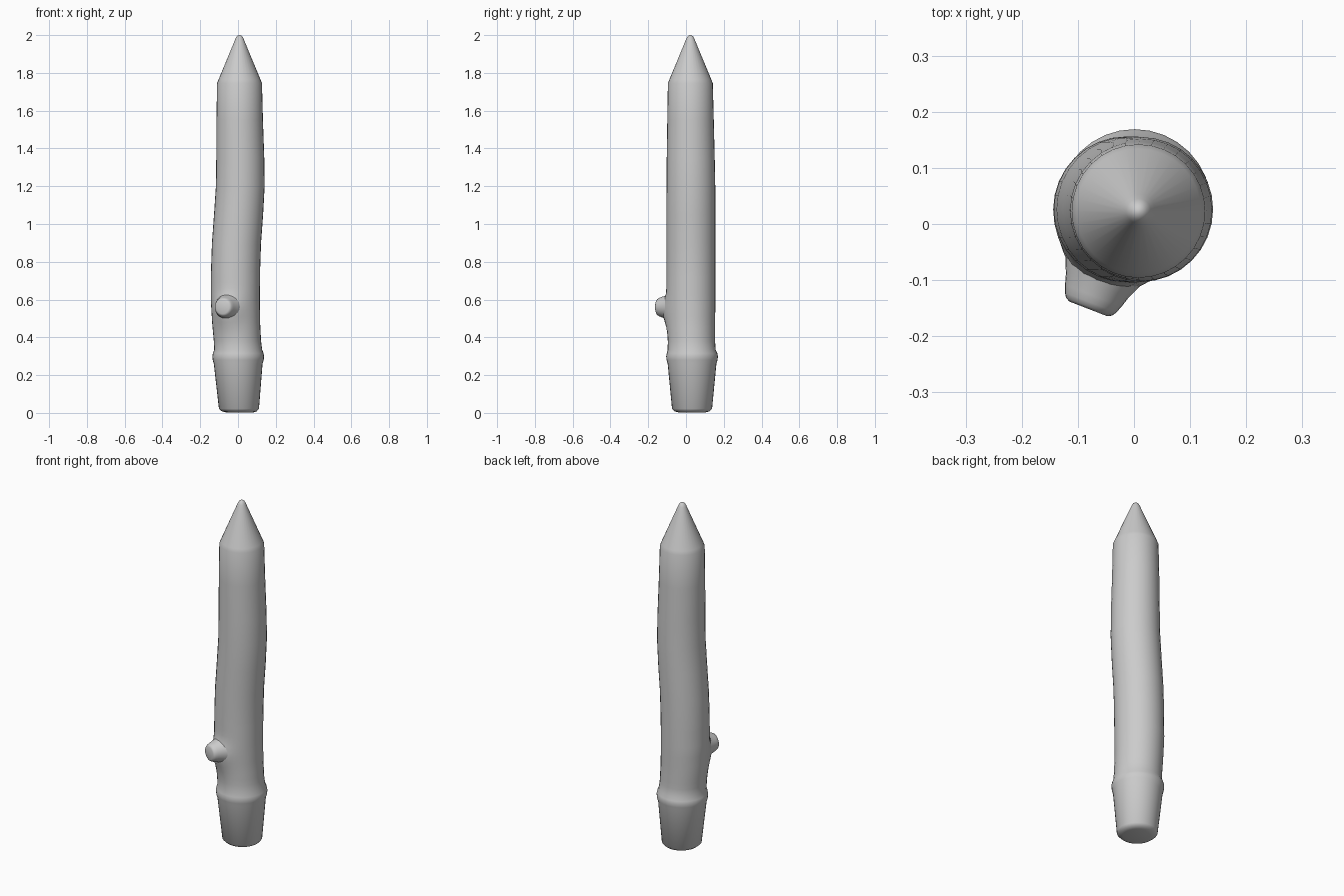
import bpy, bmesh, math
from mathutils import Vector

if "Cube" in bpy.data.objects:
    bpy.data.objects.remove(bpy.data.objects["Cube"])

SIDES = 32
KNOT = Vector((-0.36, -0.93, 0)).normalized()   # direction of the cut branch


def loft(name, rings, shape=None):
    """Skin circular rings (centre, radius) stacked along z, capped at both ends."""
    bm = bmesh.new()
    rows = []
    for c, r in rings:
        row = []
        for i in range(SIDES):
            a = 2 * math.pi * i / SIDES
            d = Vector((math.cos(a), math.sin(a), 0))
            rr = r + (shape(d, c.z) if shape else 0)
            row.append(bm.verts.new(c + d * rr))
        rows.append(row)
    for lo, hi in zip(rows, rows[1:]):
        for i in range(SIDES):
            j = (i + 1) % SIDES
            bm.faces.new((lo[i], lo[j], hi[j], hi[i]))
    bm.faces.new(rows[0][::-1])
    bm.faces.new(rows[-1])
    me = bpy.data.meshes.new(name)
    bm.to_mesh(me)
    bm.free()
    ob = bpy.data.objects.new(name, me)
    bpy.context.collection.objects.link(ob)
    bpy.ops.object.select_all(action='DESELECT')
    ob.select_set(True)
    bpy.context.view_layer.objects.active = ob
    bpy.ops.object.shade_smooth_by_angle(angle=math.radians(50))
    return ob


# Stake profile: z, centre x, centre y, radius
profile = [
    (0.002, 0.01, 0.032, 0.070), (0.008, 0.007, 0.032, 0.092),
    (0.022, 0.005, 0.032, 0.106), (0.26, 0.001, 0.032, 0.129),
    (0.28, 0.001, 0.032, 0.135), (0.30, 0.001, 0.032, 0.137),
    (0.315, 0.001, 0.032, 0.134), (0.335, 0.001, 0.030, 0.127),
    (0.38, -0.003, 0.029, 0.125), (0.48, -0.010, 0.027, 0.127),
    (0.60, -0.014, 0.026, 0.130), (0.75, -0.013, 0.026, 0.130),
    (0.90, -0.008, 0.026, 0.130), (1.05, 0.003, 0.026, 0.130),
    (1.20, 0.012, 0.026, 0.129), (1.35, 0.012, 0.025, 0.127),
    (1.55, 0.009, 0.024, 0.123), (1.745, 0.008, 0.023, 0.119),
    (1.765, 0.008, 0.023, 0.111), (1.96, 0.008, 0.023, 0.030),
    (1.98, 0.008, 0.023, 0.022), (1.993, 0.008, 0.023, 0.015),
    (2.0, 0.008, 0.023, 0.005),
]

# Refine long spans so the knot swelling is smooth
rings = []
for a, b in zip(profile, profile[1:]):
    n = max(1, round((b[0] - a[0]) / 0.03)) if 0.33 < a[0] < 0.74 else 1
    for k in range(n):
        z, x, y, r = [p + (q - p) * k / n for p, q in zip(a, b)]
        rings.append((Vector((x, y, z)), r))
z, x, y, r = profile[-1]
rings.append((Vector((x, y, z)), r))


def swelling(d, z):
    """Bark swelling around the knot, longer below than above."""
    if z < 0.34 or z > 0.76:
        return 0
    ang = math.acos(max(-1, min(1, d.dot(KNOT))))
    dz = (z - 0.55) / (0.055 if z > 0.55 else 0.085)
    return 0.032 * math.exp(-(ang / 0.52) ** 2 - dz * dz)


loft("stake", rings, swelling)

# Cut branch stub: distance from the stake axis, radius
stub_profile = [(0.09, 0.082), (0.125, 0.069), (0.145, 0.060), (0.165, 0.054),
                (0.178, 0.049), (0.186, 0.044), (0.190, 0.036)]
stub = loft("branch_stub", [(Vector((0, 0, d)), r) for d, r in stub_profile])
stub.rotation_euler = KNOT.to_track_quat('Z', 'Y').to_euler()
stub.location = (-0.013, 0.026, 0.56)
